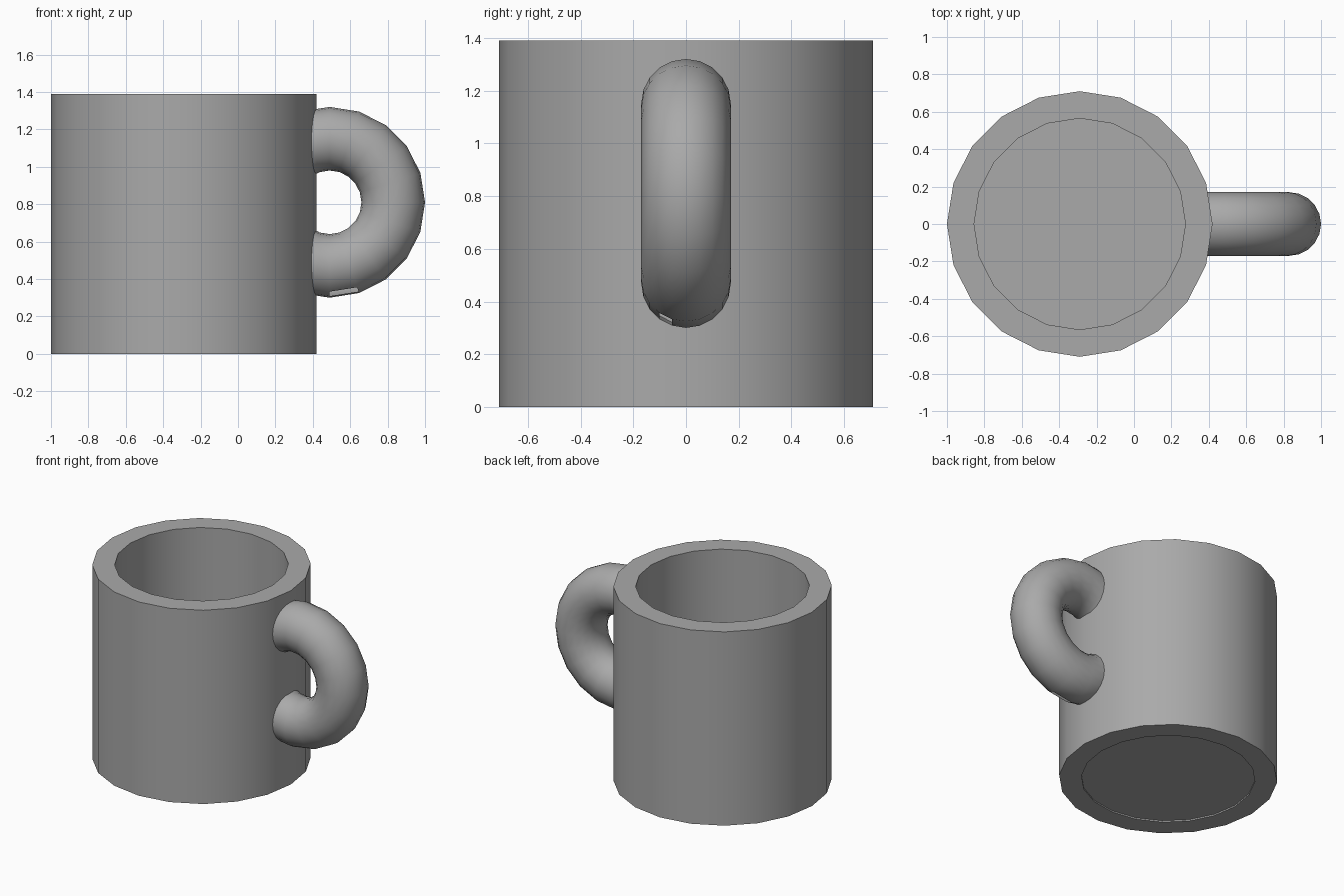
import bpy, bmesh, math
from mathutils import Matrix, Vector

cube = bpy.data.objects.get("Cube")
if cube:
    bpy.data.objects.remove(cube, do_unlink=True)

SIDES = 20
MUG_X, OUTER_R, INNER_R, HEIGHT = -0.29, 0.71, 0.565, 1.39
FLOOR_Z = 0.01
RING_R, TUBE_R = 0.34, 0.17

grey = bpy.data.materials.new("grey ceramic")
grey.use_nodes = True
color = (0.4, 0.4, 0.4, 1)
grey.diffuse_color = color
grey.node_tree.nodes["Principled BSDF"].inputs["Base Color"].default_value = color


def revolve(bm, edges, axis):
    """Spin a closed outline a full turn and weld the seam."""
    verts = list({v for e in edges for v in e.verts})
    bmesh.ops.spin(bm, geom=verts + list(edges), cent=(0, 0, 0), axis=axis,
                   angle=2 * math.pi, steps=SIDES)
    bmesh.ops.remove_doubles(bm, verts=bm.verts[:], dist=0.0005)
    bmesh.ops.recalc_face_normals(bm, faces=bm.faces[:])


def add_object(name, bm, location):
    mesh = bpy.data.meshes.new(name)
    bm.to_mesh(mesh)
    bm.free()
    mesh.materials.append(grey)
    obj = bpy.data.objects.new(name, mesh)
    obj.location = location
    bpy.context.collection.objects.link(obj)
    bpy.ops.object.select_all(action='DESELECT')
    obj.select_set(True)
    bpy.context.view_layer.objects.active = obj
    bpy.ops.object.shade_smooth_by_angle(angle=math.radians(40))


# Mug wall: a rectangular section turned around z
bm = bmesh.new()
section = [(INNER_R, 0), (OUTER_R, 0), (OUTER_R, HEIGHT), (INNER_R, HEIGHT)]
corners = [bm.verts.new((x, 0, z)) for x, z in section]
outline = [bm.edges.new((corners[i - 1], corners[i])) for i in range(4)]
revolve(bm, outline, (0, 0, 1))
add_object("mug_wall", bm, (MUG_X, 0, 0))

# Thin floor, slightly recessed from the foot ring
bm = bmesh.new()
bmesh.ops.create_circle(bm, cap_ends=True, segments=SIDES, radius=INNER_R,
                        matrix=Matrix.Rotation(math.pi / 2, 4, 'Z'))
add_object("mug_floor", bm, (MUG_X, 0, FLOOR_Z))

# Handle: a ring whose inner end stops inside the wall
bm = bmesh.new()
bmesh.ops.create_circle(bm, segments=SIDES, radius=TUBE_R,
                        matrix=Matrix.Translation((RING_R, 0, 0)))
revolve(bm, bm.edges[:], (0, 1, 0))

# Small open facet under the handle
turn, tilt = math.radians(-81), math.radians(27)
reach = RING_R + TUBE_R * math.cos(tilt)
gap = Vector((reach * math.cos(turn), -TUBE_R * math.sin(tilt),
              reach * math.sin(turn)))
facet = min(bm.faces, key=lambda f: (f.calc_center_median() - gap).length)
bmesh.ops.delete(bm, geom=[facet], context='FACES_ONLY')

bmesh.ops.bisect_plane(bm, geom=bm.verts[:] + bm.edges[:] + bm.faces[:],
                       plane_co=(-0.15, 0, 0), plane_no=(-1, 0, 0),
                       clear_outer=True)
add_object("handle", bm, (0.49, 0, 0.81))
